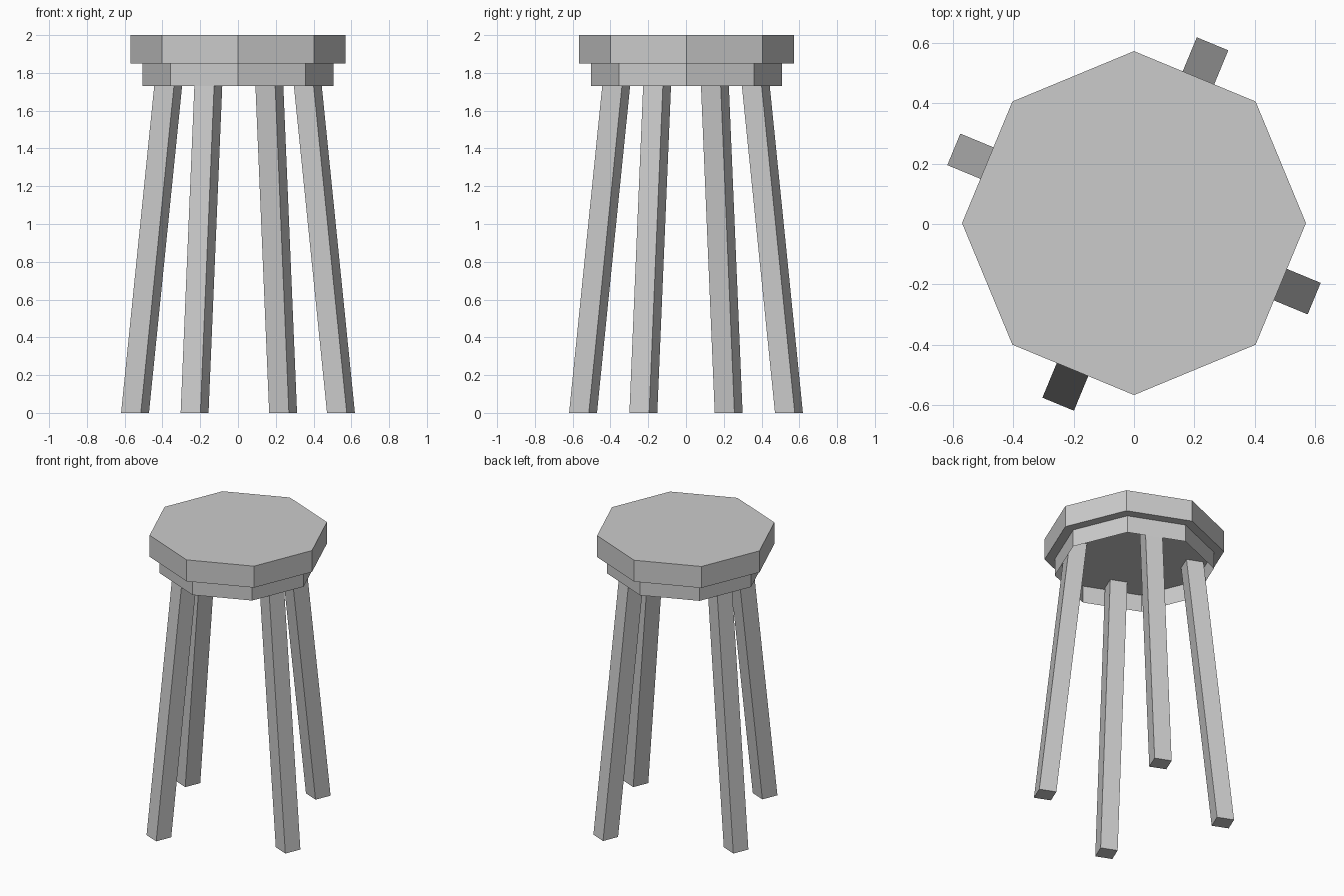
import bpy
from math import cos, sin, pi, radians

if "Cube" in bpy.data.objects:
    bpy.data.objects.remove(bpy.data.objects["Cube"])


def make_object(name, verts, faces):
    mesh = bpy.data.meshes.new(name)
    mesh.from_pydata(verts, [], faces)
    obj = bpy.data.objects.new(name, mesh)
    bpy.context.collection.objects.link(obj)
    return obj


def prism(name, bottom, top, capped=True):
    """Join two matching counter-clockwise rings into a flat-faced prism."""
    n = len(bottom)
    faces = [(i, (i + 1) % n, n + (i + 1) % n, n + i) for i in range(n)]
    if capped:
        faces += [tuple(reversed(range(n))), tuple(range(n, 2 * n))]
    return make_object(name, bottom + top, faces)


def ring(sides, radius, z, cx=0.0, cy=0.0, turn=0.0):
    return [(cx + radius * cos(turn + 2 * pi * i / sides),
             cy + radius * sin(turn + 2 * pi * i / sides), z)
            for i in range(sides)]


SEAT_Z, APRON_Z, CENTRE_Y = 1.85, 1.73, 0.003

# Octagonal seat slab
prism("seat", ring(8, 0.57, SEAT_Z, cy=CENTRE_Y), ring(8, 0.57, 2.0, cy=CENTRE_Y))

# Thin apron, open underneath
prism("apron", ring(8, 0.505, APRON_Z, cy=CENTRE_Y),
      ring(8, 0.505, SEAT_Z, cy=CENTRE_Y), capped=False)

# Four splayed square legs running up to the underside of the seat
HALF_DIAGONAL = 0.113 / 2 ** 0.5
legs = [("back_leg", 67.5, 0.013), ("left_leg", 157.5, 0.0),
        ("front_leg", 247.5, -0.004), ("right_leg", 337.5, 0.0)]
for name, degrees, shift in legs:
    a = radians(degrees)
    foot, top = [ring(4, HALF_DIAGONAL, z, r * cos(a) + shift, r * sin(a), a + pi / 4)
                 for r, z in ((0.59, 0.0), (0.387, SEAT_Z))]
    prism(name, foot, top)
